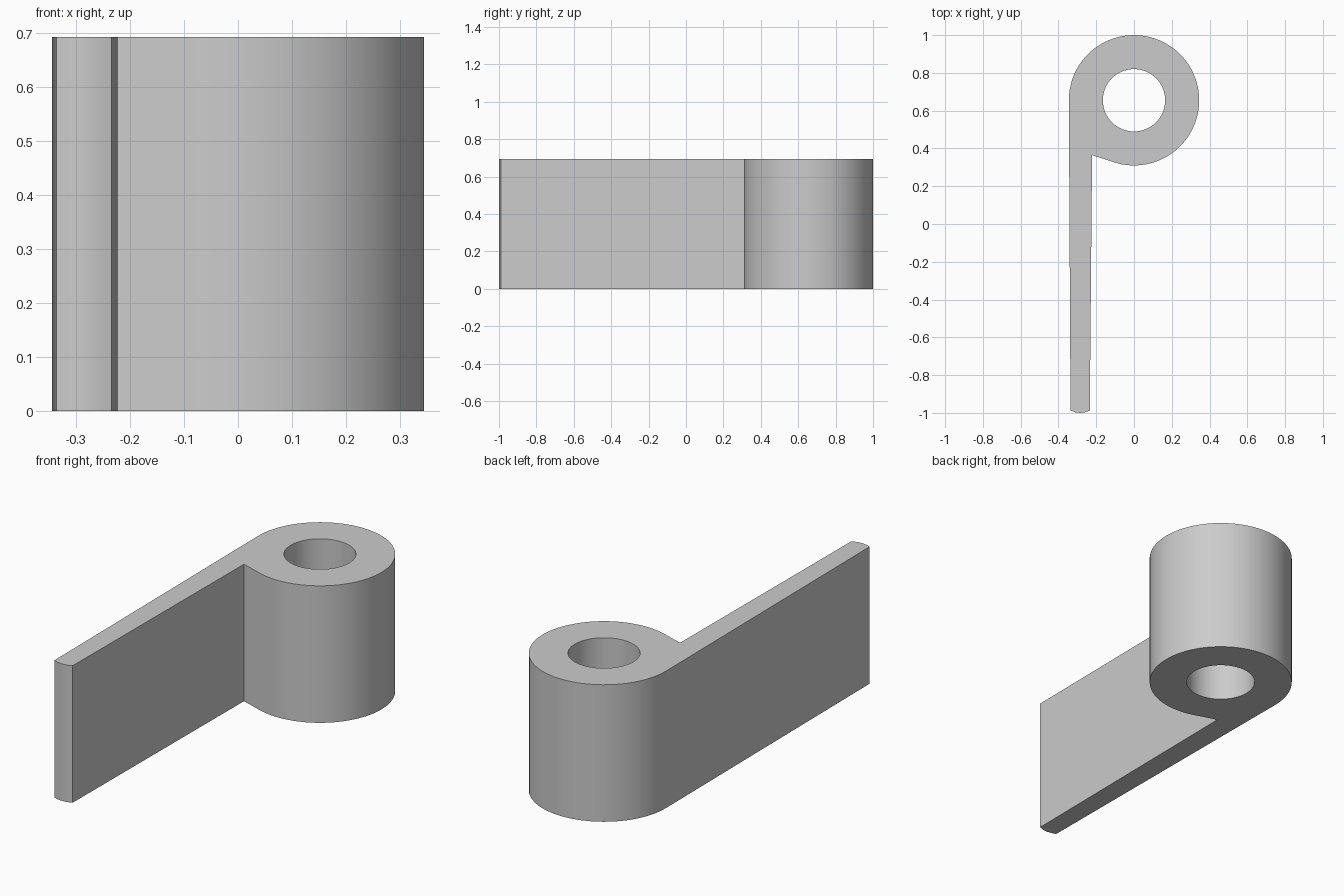
import bpy
import bmesh
from math import cos, sin, radians

cube = bpy.data.objects.get("Cube")
if cube:
    bpy.data.objects.remove(cube, do_unlink=True)

HEIGHT = 0.693
CENTRE_Y = 0.655
OUTER_R, BORE_R = 0.345, 0.165


def arc(radius, start, end, steps):
    """Points of an arc about the barrel axis, both ends included."""
    angles = [radians(start + (end - start) * i / steps) for i in range(steps + 1)]
    return [(radius * cos(a), CENTRE_Y + radius * sin(a)) for a in angles]


def add_loop(bm, points):
    verts = [bm.verts.new((x, y, 0)) for x, y in points]
    return [bm.edges.new((v, verts[(i + 1) % len(verts)])) for i, v in enumerate(verts)]


# Outline: barrel arc, outer leaf side, bowed leaf end, inner corner
barrel = arc(OUTER_R, -108, 180, 72)
leaf = [(-0.336, -0.988), (-0.31, -0.997), (-0.285, -1.0),
        (-0.26, -0.997), (-0.234, -0.988), (-0.222, 0.365)]
bore = arc(BORE_R, 0, 360, 64)[:-1]

# Fill the outline around the bore and extrude it upwards
bm = bmesh.new()
edges = add_loop(bm, barrel + leaf) + add_loop(bm, bore)
bmesh.ops.triangle_fill(bm, edges=edges, use_beauty=True, normal=(0, 0, 1))
result = bmesh.ops.extrude_face_region(bm, geom=bm.faces[:])
top = [g for g in result["geom"] if isinstance(g, bmesh.types.BMVert)]
bmesh.ops.translate(bm, verts=top, vec=(0, 0, HEIGHT))
bmesh.ops.recalc_face_normals(bm, faces=bm.faces[:])

mesh = bpy.data.meshes.new("hinge_leaf")
bm.to_mesh(mesh)
bm.free()
hinge = bpy.data.objects.new("hinge_leaf", mesh)
bpy.context.collection.objects.link(hinge)

# Plain grey material
grey = bpy.data.materials.new("light_grey")
grey.use_nodes = True
colour = (0.6, 0.6, 0.6, 1)
grey.diffuse_color = colour
for node in grey.node_tree.nodes:
    if node.type == "BSDF_PRINCIPLED":
        node.inputs["Base Color"].default_value = colour
mesh.materials.append(grey)

# Smooth barrel and bore with crisp rims
bpy.ops.object.select_all(action="DESELECT")
hinge.select_set(True)
bpy.context.view_layer.objects.active = hinge
bpy.ops.object.shade_smooth_by_angle(angle=radians(15))
